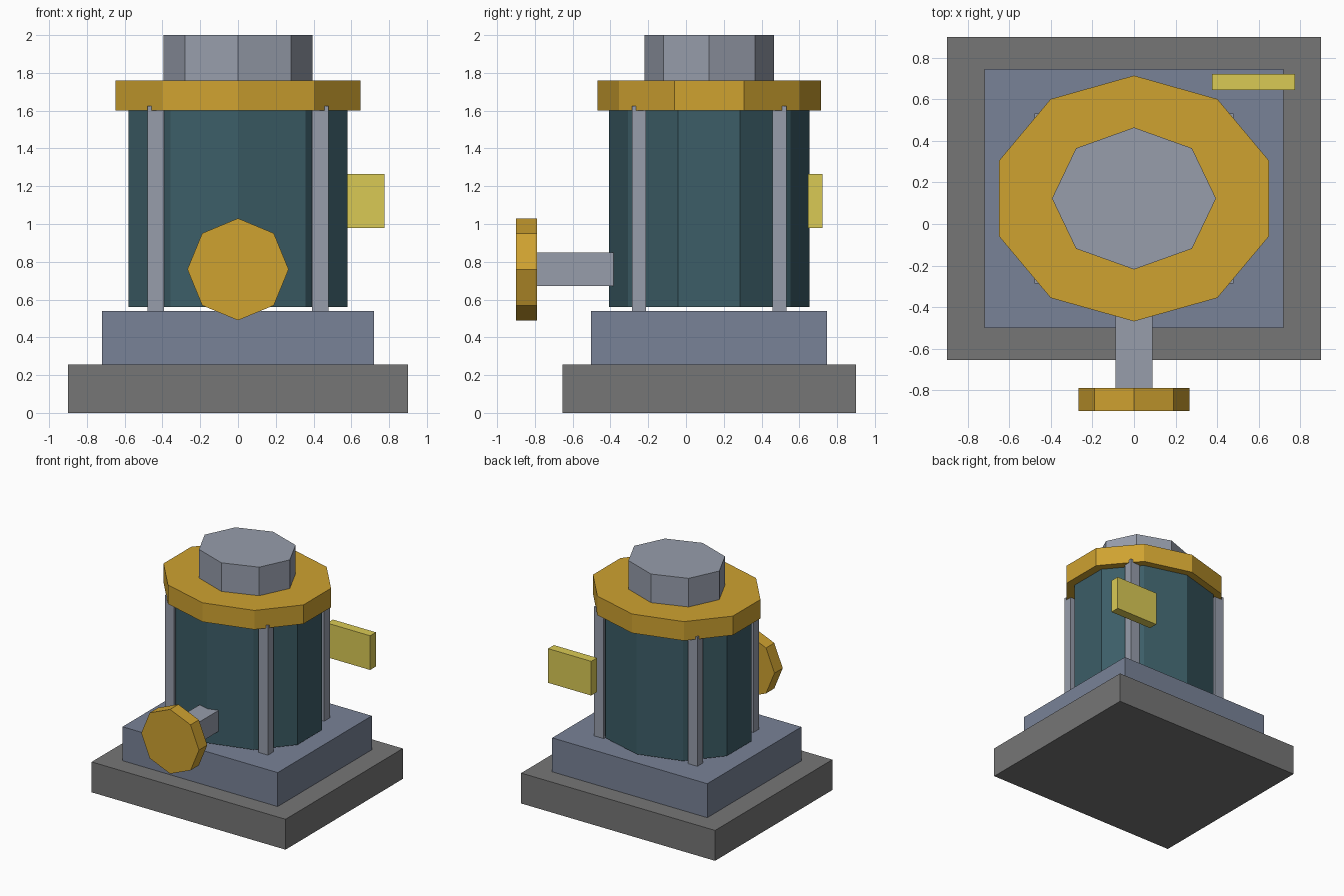
import bpy, bmesh
from math import sin, cos, tau

if "Cube" in bpy.data.objects:
    bpy.data.objects.remove(bpy.data.objects["Cube"])


def material(name, rgb):
    m = bpy.data.materials.new(name)
    m.diffuse_color = (*rgb, 1)
    m.use_nodes = True
    m.node_tree.nodes["Principled BSDF"].inputs["Base Color"].default_value = m.diffuse_color
    return m


GOLD = material("gold", (0.62, 0.36, 0.03))
TEAL = material("dark_teal", (0.045, 0.11, 0.135))
STEEL = material("steel", (0.31, 0.34, 0.41))
BLUE = material("blue_grey", (0.19, 0.225, 0.31))
YELLOW = material("yellow", (0.70, 0.59, 0.09))
STONE = material("stone", (0.18, 0.18, 0.18))


def finish(name, bm, mat):
    bmesh.ops.recalc_face_normals(bm, faces=bm.faces)
    me = bpy.data.meshes.new(name)
    bm.to_mesh(me)
    bm.free()
    me.materials.append(mat)
    ob = bpy.data.objects.new(name, me)
    bpy.context.collection.objects.link(ob)
    return ob


def box(name, lo, hi, mat):
    bm = bmesh.new()
    bmesh.ops.create_cube(bm, size=1)
    for v in bm.verts:
        v.co = [(a + b) / 2 + c * (b - a) for a, b, c in zip(lo, hi, v.co)]
    return finish(name, bm, mat)


def prism(name, sides, ru, rv, centre, start, end, mat, along_y=False):
    """Elliptical prism, one corner on the second axis, along z or y."""
    bm = bmesh.new()
    ring = []
    for i in range(sides):
        a = tau * i / sides
        u, v = ru * sin(a), centre + rv * cos(a)
        ring.append(bm.verts.new((u, start, v) if along_y else (u, v, start)))
    face = bm.faces.new(ring)
    ext = bmesh.ops.extrude_face_region(bm, geom=[face], use_keep_orig=True)
    d = end - start
    bmesh.ops.translate(bm, vec=(0, d, 0) if along_y else (0, 0, d),
                        verts=[g for g in ext["geom"] if isinstance(g, bmesh.types.BMVert)])
    return finish(name, bm, mat)


CY = 0.123  # centre line of the drum

# Stepped base
box("base_slab", (-0.9, -0.655, 0), (0.9, 0.9, 0.255), STONE)
box("plinth", (-0.72, -0.502, 0.255), (0.72, 0.746, 0.54), BLUE)

# Drum, collar and cap
prism("drum", 10, 0.61, 0.531, CY, 0.56, 1.61, TEAL)
prism("collar", 10, 0.683, 0.592, CY, 1.60, 1.76, GOLD)
prism("cap", 8, 0.395, 0.342, CY, 1.76, 2.0, STEEL)

# Four tie rods around the drum
for sx, side in ((-1, "left"), (1, "right")):
    for sy, end in ((-1, "front"), (1, "back")):
        x, y = sx * 0.435, CY + sy * 0.372
        box(f"tie_rod_{end}_{side}", (x - 0.044, y - 0.038, 0.54),
            (x + 0.044, y + 0.038, 1.625), STEEL)

# Front spindle with its handwheel
box("spindle", (-0.088, -0.79, 0.672), (0.088, -0.37, 0.848), STEEL)
prism("handwheel", 8, 0.268, 0.27, 0.76, -0.9, -0.79, GOLD, along_y=True)

# Side plate at the back
box("name_plate", (0.375, 0.645, 0.978), (0.775, 0.722, 1.265), YELLOW)
